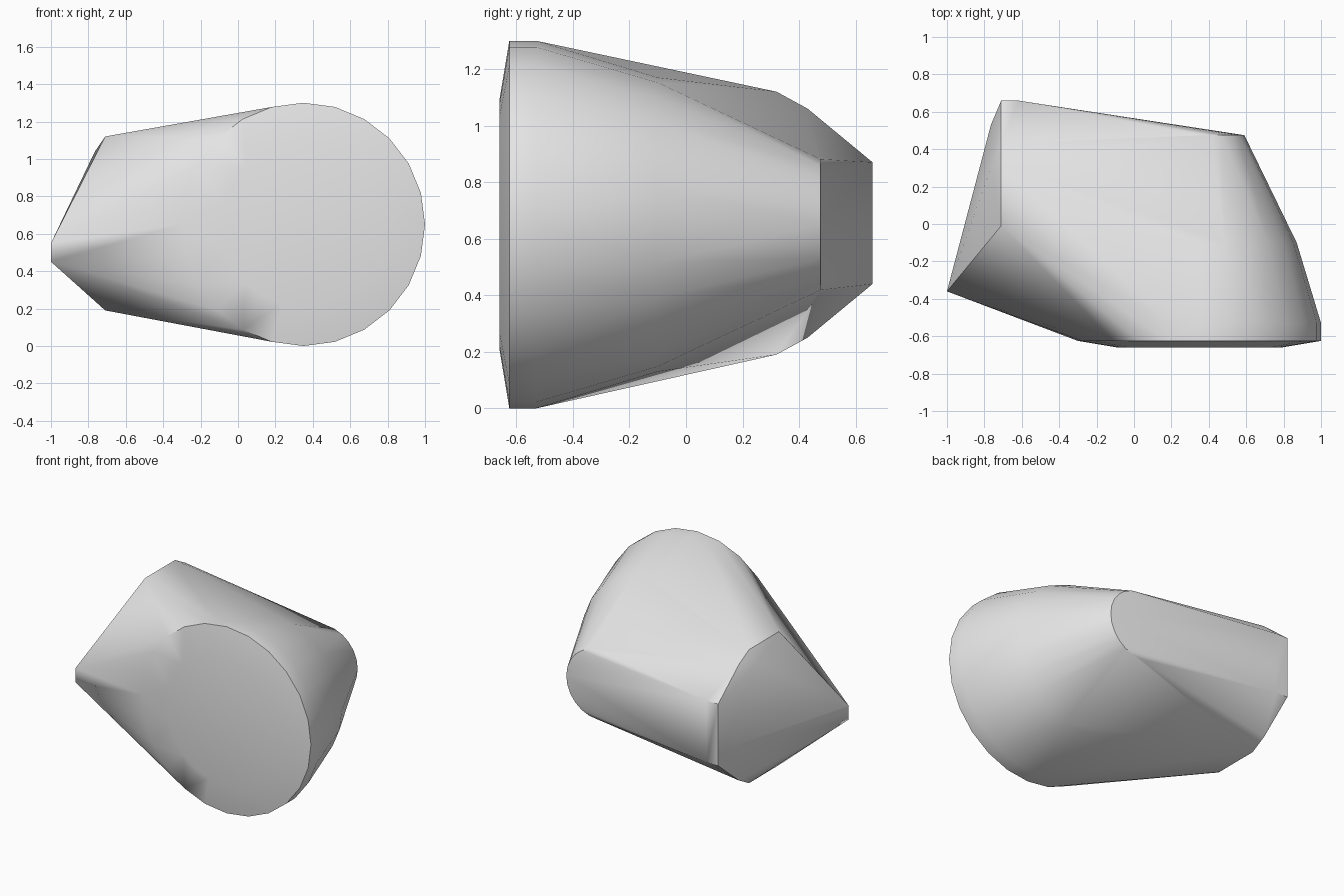
import bpy
import bmesh
from math import cos, sin, pi, radians

old = bpy.data.objects.get("Cube")
if old:
    bpy.data.objects.remove(old, do_unlink=True)

CX, CZ = 0.35, 0.65   # axis of the round end
SEGMENTS = 24

# One grey material
grey = bpy.data.materials.new("light grey")
grey.use_nodes = True
colour = (0.8, 0.8, 0.8, 1)
grey.diffuse_color = colour
grey.node_tree.nodes["Principled BSDF"].inputs["Base Color"].default_value = colour


def ring(y, radius):
    """Circle of points around the round end's axis."""
    return [(CX + radius * cos(2 * pi * i / SEGMENTS), y,
             CZ + radius * sin(2 * pi * i / SEGMENTS)) for i in range(SEGMENTS)]


# Round end: shallow front dome, rim, then a taper towards the back
points = []
for y, radius in [(-0.66, 0.44), (-0.625, 0.65), (-0.53, 0.65),
                  (-0.1, 0.52), (0.475, 0.24)]:
    points += ring(y, radius)

# Angular side: upper outline mirrored to the lower one
MID = 0.655
for x, y, z in [(-0.71, -0.01, 1.12), (-0.71, 0.32, 1.12),
                (-0.71, 0.43, 1.06), (-0.71, 0.66, 0.87),
                (-0.62, 0.66, 0.87)]:
    points += [(x, y, z), (x, y, 2 * MID - z)]

# Slight bulge of the side face
points += [(-0.765, 0.3, 1.04), (-0.765, 0.53, 0.78), (-0.765, 0.53, 0.55)]

# Blunt tip
points += [(-1, -0.36, 0.45), (-1, -0.36, 0.55)]

# Wrap all outlines in one convex skin
bm = bmesh.new()
for p in points:
    bm.verts.new(p)
bmesh.ops.convex_hull(bm, input=bm.verts[:], use_existing_faces=False)
bmesh.ops.delete(bm, geom=[v for v in bm.verts if not v.link_faces], context='VERTS')
bmesh.ops.dissolve_limit(bm, angle_limit=radians(0.5), verts=bm.verts[:], edges=bm.edges[:])
bmesh.ops.recalc_face_normals(bm, faces=bm.faces[:])

mesh = bpy.data.meshes.new("convex_body")
bm.to_mesh(mesh)
bm.free()
mesh.materials.append(grey)
body = bpy.data.objects.new("convex_body", mesh)
bpy.context.scene.collection.objects.link(body)

bpy.ops.object.select_all(action='DESELECT')
body.select_set(True)
bpy.context.view_layer.objects.active = body
bpy.ops.object.shade_smooth_by_angle(angle=radians(35))
